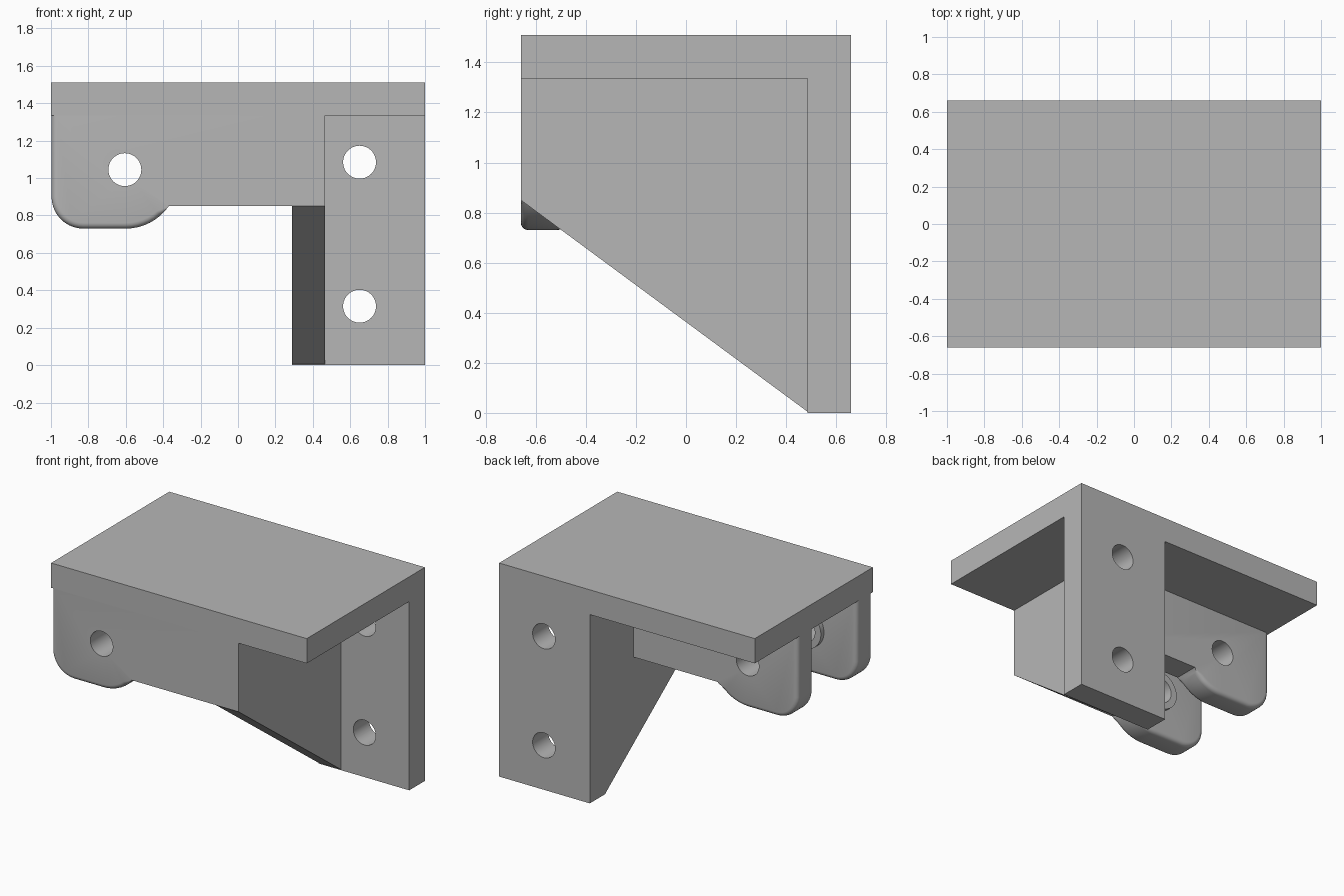
import bpy, bmesh, math
from mathutils import Vector

if "Cube" in bpy.data.objects:
    bpy.data.objects.remove(bpy.data.objects["Cube"])

# One plain grey for the whole bracket
grey = bpy.data.materials.new("bracket grey")
grey.use_nodes = True
colour = (0.47, 0.47, 0.47, 1)
grey.diffuse_color = colour
grey.node_tree.nodes["Principled BSDF"].inputs["Base Color"].default_value = colour

W, D, H = 1.0, 0.66, 1.51      # half width, half depth, height
T = 0.175                      # wall thickness
UNDER = H - T                  # underside of the top plate
LOW = 0.85                     # lower edge of the walls
GX = 0.29                      # inner face of the gusset
HOLE = 0.088
PIN = (-0.605, 1.045)


def extrude(name, profile, offset, round_test=None, radius=0.03):
    """Solid from a closed profile of points, pushed along an offset."""
    bm = bmesh.new()
    face = bm.faces.new([bm.verts.new(p) for p in profile])
    ext = bmesh.ops.extrude_face_region(bm, geom=[face])
    moved = [v for v in ext["geom"] if isinstance(v, bmesh.types.BMVert)]
    bmesh.ops.translate(bm, verts=moved, vec=Vector(offset))
    bmesh.ops.recalc_face_normals(bm, faces=bm.faces)
    if round_test:
        edges = [e for e in bm.edges
                 if abs(e.verts[0].co.y - e.verts[1].co.y) < 1e-5
                 and all(round_test(v.co) for v in e.verts)]
        bmesh.ops.bevel(bm, geom=edges, offset=radius, segments=4,
                        profile=0.5, affect="EDGES")
    mesh = bpy.data.meshes.new(name)
    bm.to_mesh(mesh)
    bm.free()
    mesh.materials.append(grey)
    ob = bpy.data.objects.new(name, mesh)
    bpy.context.collection.objects.link(ob)
    return ob


def box(name, x0, x1, y0, y1, z0, z1):
    return extrude(name, [(x0, y0, z0), (x1, y0, z0), (x1, y0, z1), (x0, y0, z1)],
                   (0, y1 - y0, 0))


def disc(name, x, z, r, y0, y1, sides=48):
    angles = [math.tau * i / sides for i in range(sides)]
    return extrude(name, [(x + r * math.cos(a), y0, z + r * math.sin(a)) for a in angles],
                   (0, y1 - y0, 0))


def select_only(ob):
    bpy.ops.object.select_all(action="DESELECT")
    ob.select_set(True)
    bpy.context.view_layer.objects.active = ob


def drill(ob, x, z):
    cutter = disc("hole_cutter", x, z, HOLE, -1, 1)
    cutter.hide_render = True
    mod = ob.modifiers.new("hole", "BOOLEAN")
    mod.operation, mod.solver, mod.object = "DIFFERENCE", "EXACT", cutter
    select_only(ob)
    bpy.ops.object.modifier_apply(modifier=mod.name)
    bpy.data.objects.remove(cutter)


def smooth(ob):
    select_only(ob)
    bpy.ops.object.shade_smooth_by_angle(angle=math.radians(30))


def arc(cx, cz, r, start, end, steps):
    angles = [math.radians(start + (end - start) * i / steps) for i in range(steps + 1)]
    return [(cx + r * math.cos(a), cz + r * math.sin(a)) for a in angles]


# Top plate, back plate and the sloping gusset between them
box("top_plate", -W, W, -D, D, UNDER, H)
back_plate = box("back_plate", GX, W, D - T, D, 0, UNDER)
for z in (1.085, 0.315):
    drill(back_plate, 0.65, z)
smooth(back_plate)
extrude("gusset", [(GX, -D, UNDER), (GX, -D, LOW), (GX, D - T, 0.005), (GX, D - T, UNDER)],
        (T, 0, 0))

# Two parallel walls, each ending in a rounded lug with a raised ring on its inner face
LEFT, BOTTOM = -0.997, 0.73
outline = [(GX, UNDER), (-0.997, UNDER)]
outline += arc(LEFT + 0.17, BOTTOM + 0.17, 0.17, 180, 270, 10)
outline += arc(-0.6, BOTTOM + 0.28, 0.28, 270, 325, 8)
outline += [(-0.37, LOW), (GX, LOW)]
for place, y, inner, sign in (("front", -D, -D + T, 1), ("rear", 0.0, 0.0, -1)):
    wall = extrude(place + "_lug_wall", [(x, y, z) for x, z in outline], (0, T, 0),
                   lambda co: co.x < -0.375 and (co.z < UNDER - 0.01 or co.x < -0.99))
    drill(wall, *PIN)
    smooth(wall)
    ring = disc(place + "_lug_ring", *PIN, 0.135, inner - sign * 0.02, inner + sign * 0.035)
    drill(ring, *PIN)
    smooth(ring)
